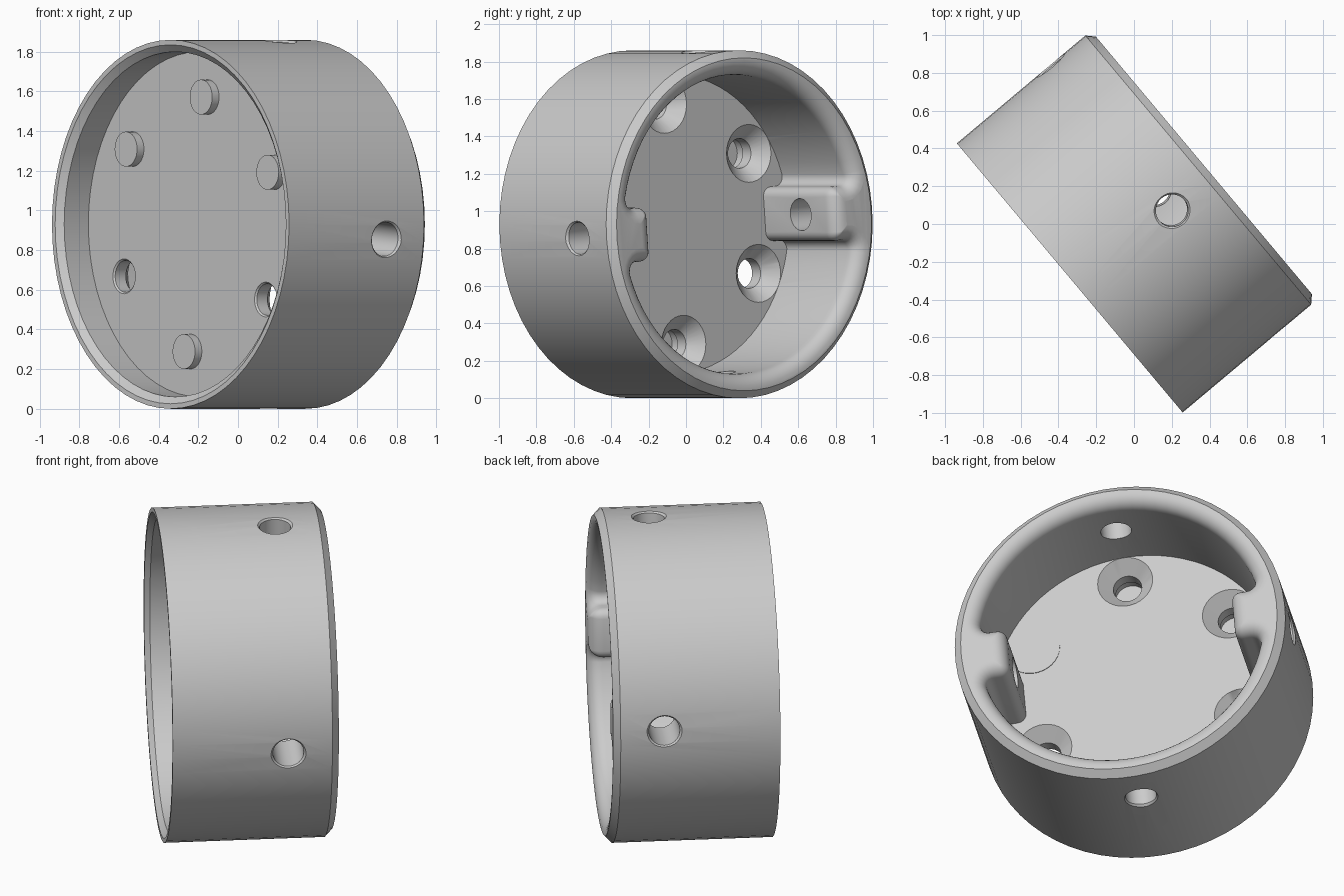
import bpy, bmesh
from math import sin, cos, pi, radians, atan2, sqrt
from mathutils import Vector

if "Cube" in bpy.data.objects:
    bpy.data.objects.remove(bpy.data.objects["Cube"])

# Housing frame: U across, V up, A along the bore axis (front to back)
ANG = radians(40)
A = Vector((cos(ANG), sin(ANG), 0))
U = Vector((sin(ANG), -cos(ANG), 0))
V = Vector((0, 0, 1))
C = Vector((0, 0, 0.93))


def loft(name, rings):
    """Closed solid through equal-length rings of points, capped at both ends."""
    bm = bmesh.new()
    vs = [[bm.verts.new(p) for p in ring] for ring in rings]
    n = len(vs[0])
    for a, b in zip(vs, vs[1:]):
        for i in range(n):
            j = (i + 1) % n
            bm.faces.new((a[i], a[j], b[j], b[i]))
    bm.faces.new(vs[0])
    bm.faces.new(vs[-1])
    bmesh.ops.recalc_face_normals(bm, faces=bm.faces)
    me = bpy.data.meshes.new(name)
    bm.to_mesh(me)
    bm.free()
    ob = bpy.data.objects.new(name, me)
    bpy.context.collection.objects.link(ob)
    return ob


def lathe(name, origin, axis, x, y, profile, n):
    """Turned solid from (radius, distance) pairs."""
    return loft(name, [[origin + axis * d + (x * cos(2 * pi * i / n) + y * sin(2 * pi * i / n)) * r
                        for i in range(n)] for r, d in profile])


def arc(cx, cy, r, a0, a1, n):
    return [(cx + r * cos(a0 + (a1 - a0) * i / n), cy + r * sin(a0 + (a1 - a0) * i / n))
            for i in range(n + 1)]


LUG = radians(175.3)      # direction of the first lug


def cavity_outline(s):
    """Bore outline with two filleted lugs, offset by s into the wall."""
    R, face, hw = 0.80 + s, 0.635 + s, 0.145 - s
    rc, rf = max(0.05 - s, 0.004), 0.05 + s
    cw = hw + rf
    cu = sqrt((R - rf) ** 2 - cw ** 2)
    al = atan2(cw, cu)
    half = arc(cu, -cw, rf, -al, pi / 2, 6)
    half += arc(face + rc, -hw + rc, rc, -pi / 2, -pi, 5)
    half += [(x, -y) for x, y in reversed(half)]
    half += arc(0, 0, R, al, pi - al, 32)[1:-1]
    pts = half + [(-x, -y) for x, y in half]
    c, k = cos(LUG), sin(LUG)
    return [(x * c - y * k, x * k + y * c) for x, y in pts]


def cavity_ring(s, d):
    return [C + U * x + V * y + A * d for x, y in cavity_outline(s)]


# Outer shell with front recess
housing = lathe("round_housing", C, A, U, V,
                [(0.87, -0.255), (0.87, -0.414), (0.905, -0.444), (0.93, -0.444),
                 (0.93, 0.444), (0.89, 0.483)], 64)

cutters = []
# Rear cavity with rounded rim and lugs
F = 0.08
rings = [cavity_ring(0, -0.10)]
for i in range(8):
    t = pi / 2 * i / 7
    rings.append(cavity_ring(F * (1 - cos(t)), 0.483 - F + F * sin(t)))
rings.append(cavity_ring(F, 0.6))
cutters.append(loft("cavity_cutter", rings))

# Six countersunk screw holes through the plate
for k in range(6):
    a = radians(24 + 60 * k)
    o = C + (U * cos(a) + V * sin(a)) * 0.645
    cutters.append(lathe("screw_hole_cutter", o, A, U, V,
                         [(0.088, -0.3), (0.088, -0.255), (0.08, -0.247), (0.08, -0.177),
                          (0.155, -0.1), (0.155, -0.096)], 32))

# Four radial holes through the wall, two of them through the lugs
for k in range(4):
    a = LUG + k * pi / 2
    e = U * cos(a) + V * sin(a)
    w = V * cos(a) - U * sin(a)
    cutters.append(lathe("radial_hole_cutter", C + A * 0.2, e, A, w,
                         [(0.086, 0.5), (0.086, 0.917), (0.098, 0.93), (0.098, 1.0)], 32))

bpy.context.view_layer.objects.active = housing
for cutter in cutters:
    cutter.hide_render = True
    mod = housing.modifiers.new("cut", 'BOOLEAN')
    mod.operation = 'DIFFERENCE'
    mod.solver = 'EXACT'
    mod.object = cutter
    bpy.ops.object.modifier_apply(modifier=mod.name)
    bpy.data.objects.remove(cutter)

# Smooth curved walls, keep crisp edges
bpy.ops.object.select_all(action='DESELECT')
housing.select_set(True)
bpy.ops.object.shade_smooth_by_angle(angle=radians(30))
